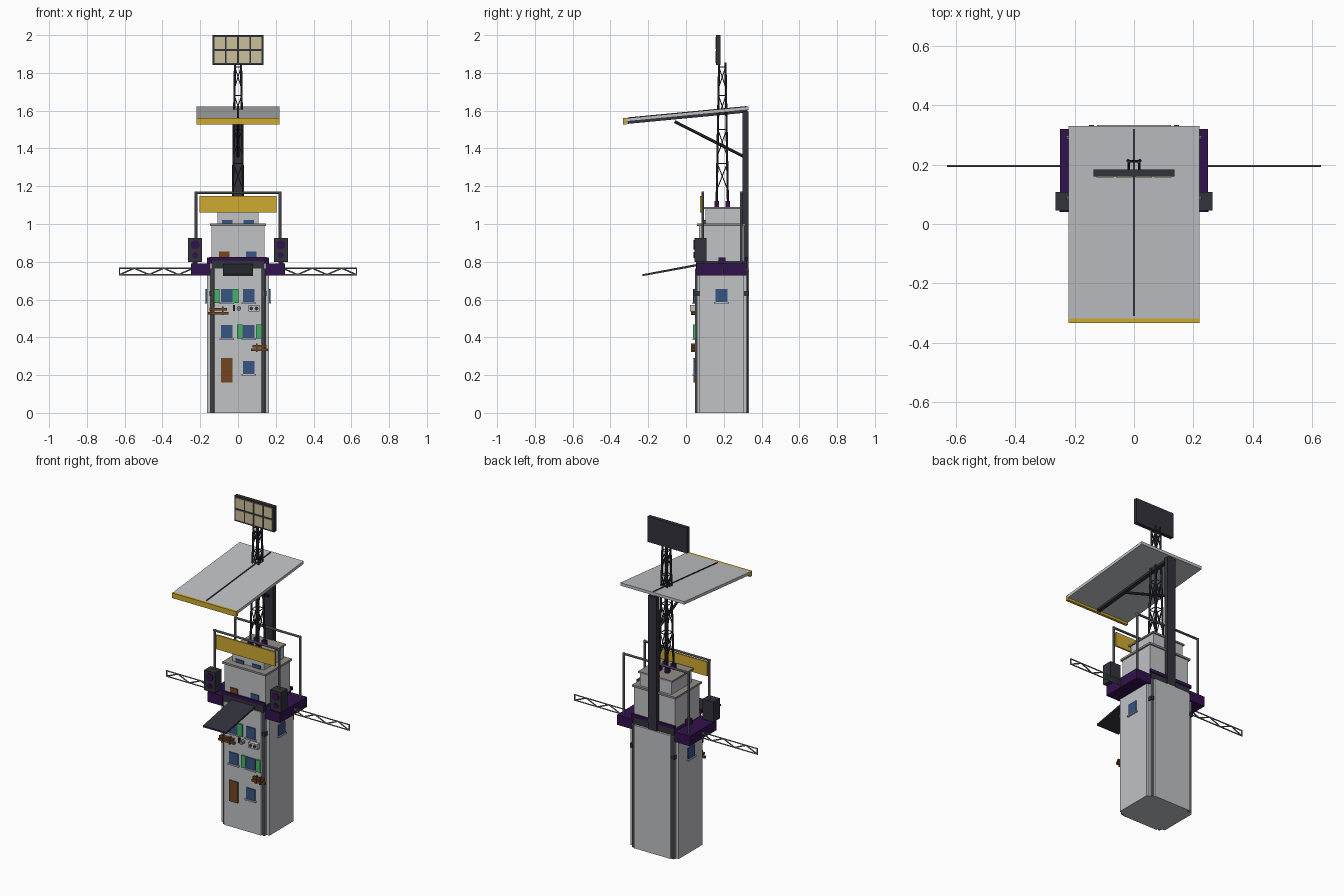
import bpy, bmesh, math
from mathutils import Vector

if "Cube" in bpy.data.objects:
    bpy.data.objects.remove(bpy.data.objects["Cube"])


def material(name, *rgb):
    m = bpy.data.materials.new(name)
    m.use_nodes = True
    m.diffuse_color = (*rgb, 1)
    m.node_tree.nodes["Principled BSDF"].inputs["Base Color"].default_value = (*rgb, 1)
    return m


WALL = material("light grey", .53, .54, .56)
PIPE = material("mid grey", .19, .2, .21)
DARK = material("charcoal", .032, .032, .044)
CAP = material("warm grey", .3, .27, .25)
PURPLE = material("purple", .032, .006, .075)
YELLOW = material("yellow", .62, .4, .03)
GREEN = material("green", .06, .45, .13)
BLUE = material("window blue", .04, .09, .23)
BROWN = material("wood brown", .17, .06, .015)
BEIGE = material("lamp beige", .6, .52, .32)


def finish(name, bm, mat):
    bmesh.ops.recalc_face_normals(bm, faces=bm.faces)
    me = bpy.data.meshes.new(name)
    bm.to_mesh(me)
    bm.free()
    me.materials.append(mat)
    ob = bpy.data.objects.new(name, me)
    bpy.context.collection.objects.link(ob)
    return ob


def box(name, mat, x, y, z):
    """Box from (low, high) ranges on each axis."""
    bm = bmesh.new()
    bmesh.ops.create_cube(bm, size=1)
    for v in bm.verts:
        v.co = [r[0] if c < 0 else r[1] for c, r in zip(v.co, (x, y, z))]
    return finish(name, bm, mat)


def prism(name, mat, points, axis, low, high):
    """Extrude a closed outline along an axis (0 = x with y,z points; 2 = z with x,y)."""
    bm = bmesh.new()
    place = (lambda p: (low, *p)) if axis == 0 else (lambda p: (*p, low))
    face = bm.faces.new([bm.verts.new(place(p)) for p in points])
    geo = bmesh.ops.extrude_face_region(bm, geom=[face])["geom"]
    step = Vector((0, 0, 0))
    step[axis] = high - low
    bmesh.ops.translate(bm, vec=step, verts=[g for g in geo if isinstance(g, bmesh.types.BMVert)])
    return finish(name, bm, mat)


def rods(name, mat, pairs, r, sides=6):
    """Straight bars between pairs of points, joined as one object."""
    bm = bmesh.new()
    for a, b in pairs:
        a, b = Vector(a), Vector(b)
        d = b - a
        m = d.to_track_quat('Z', 'Y').to_matrix().to_4x4()
        m.translation = (a + b) / 2
        bmesh.ops.create_cone(bm, cap_ends=True, segments=sides, radius1=r, radius2=r,
                              depth=d.length, matrix=m)
    return finish(name, bm, mat)


SIDES = (("right", -1), ("left", 1))


def span(s, a, b):
    return tuple(sorted((s * a, s * b)))


# Tower shaft with stepped corners and drain pipes
corner = [(.125, .143), (.125, .128), (.147, .128), (.147, .118), (.165, .118)]
ring = []
for sx, sy in ((1, 1), (1, -1), (-1, -1), (-1, 1)):
    part = [(sx * x, .19 + sy * y) for x, y in corner]
    ring += part if sx * sy > 0 else part[::-1]
prism("tower_shaft", WALL, ring, 2, 0, .765)
for side, s in SIDES:
    for end, y in (("front", .06), ("back", .32)):
        rods(f"{end}_{side}_pipe", PIPE, [((s * .136, y, 0), (s * .136, y, .76))], .009, 10)
        box(f"{end}_{side}_clamp", DARK, span(s, .134, .152), (y - .014, y + .014), (.62, .645))

# Upper storeys with roof lips
box("tower_deck", DARK, (-.14, .14), (.052, .32), (.76, .805))
box("deck_rail_front", PURPLE, (-.15, .15), (.05, .062), (.805, .825))
box("deck_rail_back", PURPLE, (-.15, .15), (.313, .325), (.805, .825))
box("upper_storey", WALL, (-.14, .14), (.068, .308), (.79, .99))
box("upper_storey_roof", CAP, (-.149, .149), (.058, .316), (.99, 1.002))
box("top_storey", WALL, (-.108, .108), (.102, .298), (1, 1.08))
box("top_storey_roof", CAP, (-.116, .116), (.092, .304), (1.08, 1.09))


# Doors, windows and shutters
def window(name, x, z, y, mat=BLUE, w=.03, h=.035):
    box(name + "_pane", mat, (x - w, x + w), (y - .006, y + .002), (z - h, z + h))
    box(name + "_sill", WALL, (x - w - .008, x + w + .008), (y - .012, y), (z - h - .008, z - h))


for i, (x, z) in enumerate([(-.06, .62), (.057, .62), (-.06, .43), (.057, .43), (.057, .24)]):
    window(f"window_{i}", x, z, .047)
box("front_door", BROWN, (-.09, -.03), (.04, .05), (.16, .29))
for i, (x, z) in enumerate([(-.112, .62), (-.013, .62), (.01, .43), (.111, .43)]):
    box(f"shutter_{i}", GREEN, (x - .015, x + .015), (.037, .047), (z - .037, z + .037))
window("upper_hatch", -.073, .832, .068, BROWN, .027, .023)
window("upper_window", .07, .832, .068, BLUE, .027, .023)
for side, s in SIDES:
    window(f"top_{side}_window", s * .057, 1.005, .102, BLUE, .028, .017)
    box(f"{side}_side_window", BLUE, span(s, .163, .171), (.155, .22), (.587, .655))
    box(f"{side}_side_sill", WALL, span(s, .163, .176), (.147, .228), (.579, .587))

# Wooden ledges and small wall equipment
for name, x0, x1, z in (("upper_ledge", -.16, -.05, .54), ("lower_ledge", .07, .16, .345)):
    for i, dz in enumerate((-.012, .008)):
        box(f"{name}_plank_{i}", BROWN, (x0 + i * .008, x1 - i * .008), (.032, .047),
            (z + dz - .006, z + dz + .007))
    for i, x in enumerate((x0 + .03, x1 - .03)):
        box(f"{name}_bracket_{i}", BROWN, (x - .004, x + .004), (.026, .047), (z - .022, z + .022))
box("wall_unit", WALL, (.055, .115), (.022, .047), (.537, .57))
rods("wall_unit_fans", DARK, [((x, .021, .553), (x, .024, .553)) for x in (.07, .098)], .01, 12)
rods("wall_dish", PIPE, [((.005, .022, .553), (.005, .047, .553))], .012, 12)
box("wall_meter", DARK, (-.026, -.016), (.035, .047), (.54, .57))

# Side balconies, speakers and lattice arms
for side, s in SIDES:
    box(f"{side}_balcony", PURPLE, span(s, .145, .25), (.056, .32), (.728, .79))
    box(f"{side}_balcony_bracket", PURPLE, span(s, .14, .165), (.172, .208), (.79, .822))
    box(f"{side}_speaker", DARK, span(s, .19, .264), (.045, .108), (.8, .925))
    box(f"{side}_speaker_foot", DARK, span(s, .215, .24), (.065, .09), (.79, .8))
    for cone, z, r in (("large", .89, .024), ("small", .835, .016)):
        rods(f"{side}_{cone}_speaker_cone", PURPLE,
             [((s * .227, .041, z), (s * .227, .046, z))], r, 16)
    bars = [((s * .2, .195, z), (s * .63, .195, z)) for z in (.732, .766)]
    bars.append(((s * .627, .195, .732), (s * .627, .195, .766)))
    for i in range(5):
        low, high = (.732, .766) if i % 2 else (.766, .732)
        bars.append(((s * (.627 - i * .078), .195, high), (s * (.549 - i * .078), .195, low)))
    rods(f"{side}_lattice_arm", PIPE, bars, .004)

# Tubular frames and the hanging signboard
for end, y in (("front", .088), ("back", .292)):
    bars = [((s * .222, y, .785), (s * .222, y, 1.172)) for s in (-1, 1)]
    bars.append(((-.228, y, 1.166), (.228, y, 1.166)))
    rods(f"{end}_tube_frame", PIPE, bars, .007, 8)
box("signboard", YELLOW, (-.203, .203), (.074, .084), (1.06, 1.148))

# Sloping front awning
prism("front_awning", DARK, [(.066, .778), (.066, .79), (-.23, .734), (-.23, .724)], 0, -.08, .08)

# Rear column, brace and tilted canopy
box("rear_column", DARK, (-.029, .029), (.3, .33), (.74, 1.595))
rods("canopy_brace", DARK, [((0, .31, 1.355), (0, -.06, 1.542))], .008, 8)
prism("canopy", WALL, [(-.318, 1.542), (-.318, 1.56), (.33, 1.622), (.33, 1.604)], 0, -.22, .22)
prism("canopy_beam", DARK, [(-.31, 1.53), (-.31, 1.545), (.325, 1.608), (.325, 1.59)], 0, -.012, .012)
prism("canopy_seam", DARK, [(-.31, 1.558), (-.31, 1.564), (.32, 1.624), (.32, 1.618)], 0, -.004, .004)
box("canopy_fascia", YELLOW, (-.22, .22), (-.333, -.316), (1.528, 1.56))


# Tapered lattice mast with four feet
def leg(i, z):
    t = (z - 1.1) / .75
    sx, sy = ((-1, -1), (1, -1), (1, 1), (-1, 1))[i % 4]
    return (sx * (.028 - .012 * t), .192 + sy * (.03 - .013 * t), z)


bars = [(leg(i, 1.09), leg(i, 1.855)) for i in range(4)]
rods("mast_legs", DARK, bars, .006)
bars = []
for low, high in ((1.18, 1.32), (1.36, 1.5), (1.56, 1.68), (1.72, 1.83)):
    for i in range(4):
        bars += [(leg(i, low), leg(i + 1, high)), (leg(i + 1, low), leg(i, high)),
                 (leg(i, high), leg(i + 1, high))]
rods("mast_bracing", DARK, bars, .0028, 5)
for i in range(4):
    x, y, z = leg(i, 1.1)
    box(f"mast_foot_{i}", PURPLE, (x - .012, x + .012), (y - .012, y + .012), (1.088, 1.122))

# Floodlight panel
box("floodlight_frame", DARK, (-.136, .136), (.16, .183), (1.842, 2))
for col in range(4):
    for row in range(2):
        x, z = -.0975 + col * .065, 1.884 + row * .074
        box(f"lamp_{col}_{row}", BEIGE, (x - .028, x + .028), (.156, .162), (z - .031, z + .031))
